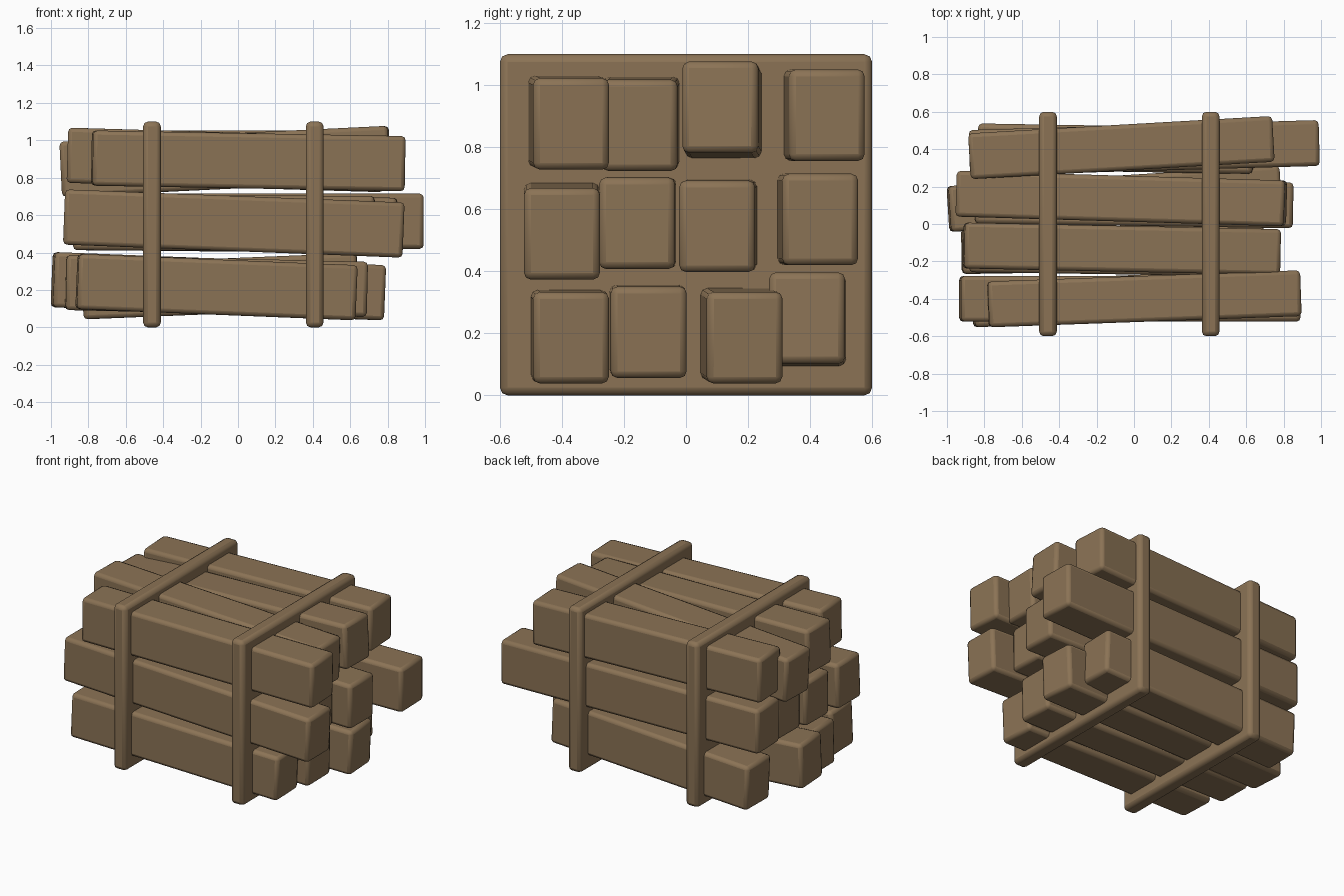
import bpy
from mathutils import Vector, Matrix

cube = bpy.data.objects.get("Cube")
if cube:
    bpy.data.objects.remove(cube, do_unlink=True)

# One flat wood colour
wood = bpy.data.materials.new("brown_wood")
wood.use_nodes = True
colour = (0.258, 0.171, 0.091, 1)
wood.diffuse_color = colour
shader = wood.node_tree.nodes["Principled BSDF"]
shader.inputs["Base Color"].default_value = colour
shader.inputs["Roughness"].default_value = 0.9


def soft_box(name, size, matrix, bevel):
    """Box with rounded edges, placed by a matrix."""
    bpy.ops.mesh.primitive_cube_add(size=1)
    ob = bpy.context.object
    ob.name = name
    ob.data.transform(Matrix.Diagonal((*size, 1)))
    ob.matrix_world = matrix
    mod = ob.modifiers.new("edges", "BEVEL")
    mod.width = bevel
    mod.segments = 2
    mod.limit_method = 'ANGLE'
    ob.data.materials.append(wood)
    bpy.ops.object.shade_smooth_by_angle(angle=0.6)
    return ob


def beam(name, right_end, left_end):
    """Squared log running between the centres of its two ends."""
    a, b = Vector(left_end), Vector(right_end)
    axis = (b - a).normalized()
    side = Vector((0, 0, 1)).cross(axis).normalized()
    up = axis.cross(side)
    rot = Matrix((axis, side, up)).transposed().to_4x4()
    soft_box(name, ((b - a).length, 0.245, 0.295),
             Matrix.Translation((a + b) / 2) @ rot, 0.022)


# Beams, row by row, front to back: centre of the +x end, centre of the -x end
rows = {
    "bottom": [((.63, -.37, .185), (-.86, -.43, .245)),
               ((.69, -.12, .203), (-.92, -.145, .24)),
               ((.78, .19, .185), (-.99, .08, .255)),
               ((.64, .39, .25), (-.83, .415, .19))],
    "middle": [((.885, -.40, .52), (-.93, -.40, .59)),
               ((.73, -.158, .555), (-.88, -.135, .56)),
               ((.85, .10, .545), (-.85, .125, .56)),
               ((.99, .433, .567), (-.88, .38, .57))],
    "top": [((.89, -.37, .875), (-.78, -.43, .905)),
            ((.78, -.15, .87), (-.91, -.115, .92)),
            ((.81, .11, .93), (-.945, .162, .845)),
            ((.745, .455, .903), (-.88, .362, .905))],
}
for row, beams in rows.items():
    for i, (right_end, left_end) in enumerate(beams, 1):
        beam(f"{row}_beam_{i}", right_end, left_end)

# Two upright boards holding the stack together
for name, x in (("right_binding_board", -0.46), ("left_binding_board", 0.41)):
    soft_box(name, (0.094, 1.2, 1.1), Matrix.Translation((x, 0, 0.55)), 0.025)
